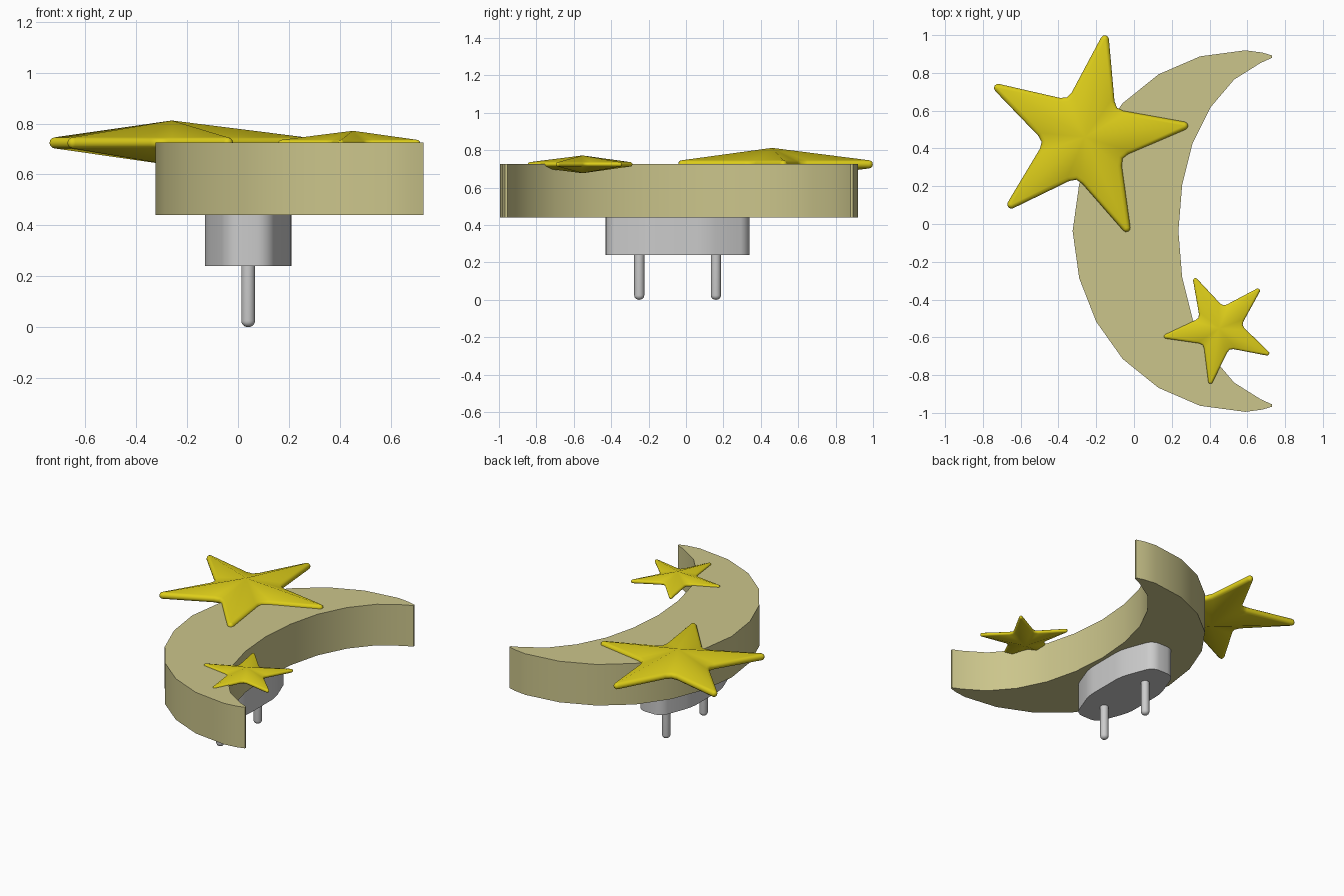
import bpy, bmesh, math
from mathutils import Vector

if "Cube" in bpy.data.objects:
    bpy.data.objects.remove(bpy.data.objects["Cube"])


def material(name, rgb):
    m = bpy.data.materials.new(name)
    m.diffuse_color = (*rgb, 1)
    m.use_nodes = True
    m.node_tree.nodes["Principled BSDF"].inputs["Base Color"].default_value = m.diffuse_color
    return m


def finish(bm, name, mat=None, angle=30):
    bmesh.ops.remove_doubles(bm, verts=bm.verts, dist=1e-5)
    bmesh.ops.recalc_face_normals(bm, faces=bm.faces)
    me = bpy.data.meshes.new(name)
    bm.to_mesh(me)
    bm.free()
    ob = bpy.data.objects.new(name, me)
    bpy.context.collection.objects.link(ob)
    if mat:
        me.materials.append(mat)
    bpy.ops.object.select_all(action='DESELECT')
    ob.select_set(True)
    bpy.context.view_layer.objects.active = ob
    bpy.ops.object.shade_smooth_by_angle(angle=math.radians(angle))
    return ob


def prism(points, z0, z1):
    bm = bmesh.new()
    f = bm.faces.new([bm.verts.new((x, y, z0)) for x, y in points])
    top = bmesh.ops.extrude_face_region(bm, geom=[f])['geom']
    bmesh.ops.translate(bm, vec=(0, 0, z1 - z0),
                        verts=[v for v in top if isinstance(v, bmesh.types.BMVert)])
    return bm


def polar(r, deg):
    a = math.radians(deg)
    return Vector((r * math.cos(a), r * math.sin(a), 0))


gold = material("gold", (0.72, 0.61, 0.01))
cream = material("cream", (0.60, 0.56, 0.26))

# Crescent: half outline mirrored about its own centre line
CY = -0.0375
outer = [(-.325, 0), (-.29, .25), (-.2, .48), (-.06, .677), (.13, .83),
         (.35, .925), (.59, .957), (.68, .945), (.73, .93)]
inner = [(.73, .917), (.67, .89), (.53, .802), (.405, .655), (.31, .465),
         (.255, .245), (.235, 0)]
half = outer + inner
loop = half + [(x, -y) for x, y in reversed(half[1:-1])]
moon = finish(prism([(x, y + CY) for x, y in loop], .44, .725), "moon", cream)


# Puffy five-pointed star: core outline offset outward into a rounded rim
def star(name, cx, cy, scale, turn):
    core_tip, core_valley, rim, peak = .528, .19, .022, .088
    outline = []
    for k in range(5):
        a = 72 * k + turn
        tip, valley = polar(core_tip, a), polar(core_valley, a + 36)
        nxt = polar(core_tip, a + 72)
        d1, d2 = (tip - valley).normalized(), (nxt - valley).normalized()
        edge = math.degrees(math.atan2(d1.x, -d1.y)) - 180
        n_ang = (edge - a + 180) % 360 - 180
        n_ang = abs(n_ang) if abs(n_ang) < 90 else 180 - abs(n_ang)
        for t in (-1, -.5, 0, .5, 1):
            outline.append((tip, polar(1, a + t * n_ang)))
        p, q = valley + d1 * .06, valley + d2 * .06
        outline.append((p, polar(1, a + n_ang)))
        outline.append(((p + q + 2 * valley) / 4, polar(1, a + 36)))
        outline.append((q, polar(1, a + 72 - n_ang)))
    bm = bmesh.new()
    base = Vector((cx, cy, .724))

    def vert(v):
        return bm.verts.new(base + v * scale)

    rings = []
    for phi in (-90, -60, -30, 0, 30, 60, 90):
        s, c = math.sin(math.radians(phi)), math.cos(math.radians(phi))
        rings.append([vert(p + n * rim * c + Vector((0, 0, rim * s)))
                      for p, n in outline])
    count = len(outline)
    for lo, hi in zip(rings, rings[1:]):
        for i in range(count):
            j = (i + 1) % count
            bm.faces.new((lo[i], lo[j], hi[j], hi[i]))
    for ring, z in ((rings[0], -peak), (rings[-1], peak)):
        apex = vert(Vector((0, 0, z)))
        for i in range(count):
            bm.faces.new((ring[i], ring[(i + 1) % count], apex))
    return finish(bm, name, gold, 50)


star("large_star", -.26, .46, 1, 6.5)
star("small_star", .452, -.553, .54, 44.5)

# Plug body: tapered hexagonal block with rounded upright corners
PX, PY = .04, -.045
hexa = [(.17, -.16), (.17, .16), (.085, .385), (-.085, .385),
        (-.17, .16), (-.17, -.16), (-.085, -.385), (.085, -.385)]
bm = prism([(x + PX, y + PY) for x, y in hexa], .24, .445)
upright = [e for e in bm.edges if abs(e.verts[0].co.z - e.verts[1].co.z) > .1]
bmesh.ops.bevel(bm, geom=upright, offset=.05, segments=4, profile=.5, affect='EDGES')
finish(bm, "plug_body")

# Two round pins with domed ends
for name, y in (("front_pin", -.25), ("back_pin", .16)):
    bm = bmesh.new()
    bmesh.ops.create_cone(bm, cap_ends=True, segments=20, radius1=.027,
                          radius2=.027, depth=.26)
    bmesh.ops.translate(bm, verts=bm.verts, vec=(PX, y, .13))
    end = [e for e in bm.edges if all(v.co.z < .01 for v in e.verts)]
    bmesh.ops.bevel(bm, geom=end, offset=.024, segments=5, profile=.5, affect='EDGES')
    finish(bm, name, None, 40)
